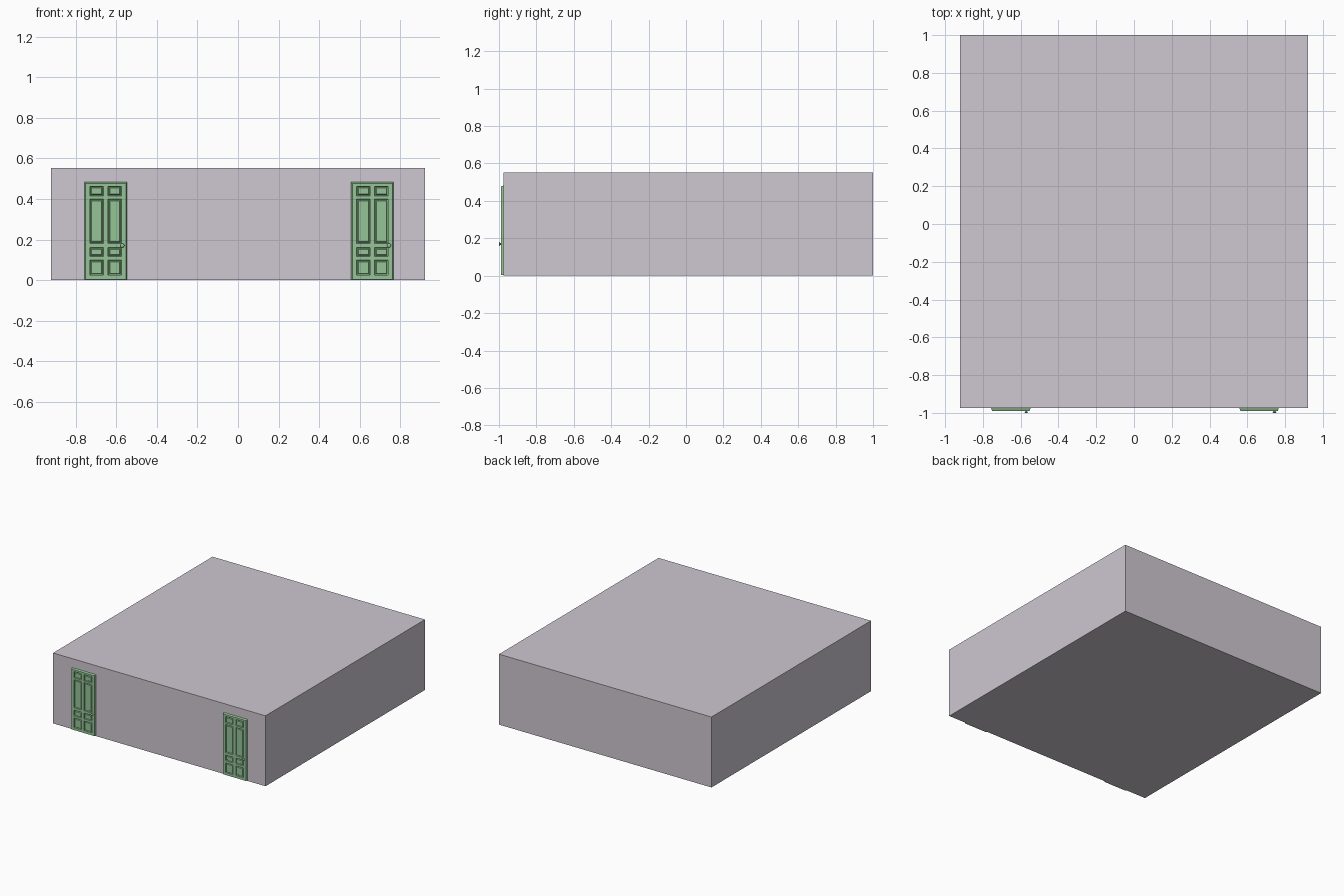
import bpy, bmesh, math
from mathutils import Matrix

if "Cube" in bpy.data.objects:
    bpy.data.objects.remove(bpy.data.objects["Cube"])

WALL_Y = -0.975   # front wall plane
FACE_Y = -0.989   # front face of the doors
BEVEL = 0.006     # doors taper slightly toward the front
DOOR_W, DOOR_Z0, DOOR_Z1 = 0.21, 0.004, 0.483


def material(name, color):
    m = bpy.data.materials.new(name)
    m.diffuse_color = color
    m.use_nodes = True
    m.node_tree.nodes["Principled BSDF"].inputs["Base Color"].default_value = m.diffuse_color
    return m


def make_object(name, bm, mat):
    bmesh.ops.recalc_face_normals(bm, faces=bm.faces)
    me = bpy.data.meshes.new(name)
    bm.to_mesh(me)
    bm.free()
    me.materials.append(mat)
    ob = bpy.data.objects.new(name, me)
    bpy.context.collection.objects.link(ob)
    return ob


def make_door(name, cx, mat):
    bm = bmesh.new()
    h = DOOR_W / 2
    # front face as a grid; odd cells are the panels
    xs = [-h + BEVEL, -0.078, -0.011, 0.011, 0.078, h - BEVEL]
    zs = [DOOR_Z0, 0.024, 0.099, 0.116, 0.160, 0.180, 0.399, 0.414, 0.462,
          DOOR_Z1 - BEVEL]
    v = [[bm.verts.new((cx + x, FACE_Y, z)) for z in zs] for x in xs]
    panels = []
    for i in range(len(xs) - 1):
        for j in range(len(zs) - 1):
            f = bm.faces.new((v[i][j], v[i + 1][j], v[i + 1][j + 1], v[i][j + 1]))
            if i % 2 and j % 2:
                panels.append(f)
    bm.normal_update()
    border = [e for e in bm.edges if e.is_boundary]
    # sunken moulding, flat groove, raised centre
    for thick, depth in ((0.003, -0.009), (0.005, 0), (0.005, 0.006)):
        bmesh.ops.inset_individual(bm, faces=panels, thickness=thick, depth=depth)
    # flared sides running back into the wall
    ext = bmesh.ops.extrude_edge_only(bm, edges=border)["geom"]
    back = [g for g in ext if isinstance(g, bmesh.types.BMVert)]
    zmid = (DOOR_Z0 + DOOR_Z1) / 2
    for p in back:
        p.co.y = WALL_Y + 0.002
        if abs(p.co.x - cx) > h - BEVEL - 1e-4:
            p.co.x += math.copysign(BEVEL, p.co.x - cx)
        if p.co.z > DOOR_Z1 - BEVEL - 1e-4:
            p.co.z = DOOR_Z1
    bmesh.ops.holes_fill(bm, edges=[e for e in bm.edges if e.is_boundary], sides=0)
    make_object(name, bm, mat)


def make_knob(name, x, z, mat):
    # lathed profile: (distance out from the wall, radius)
    prof = [(FACE_Y + 0.001, 0.007), (FACE_Y - 0.001, 0.007), (FACE_Y - 0.002, 0.004),
            (-0.993, 0.005), (-0.995, 0.010), (-0.998, 0.010), (-1.0, 0.005), (-1.0, 0)]
    bm = bmesh.new()
    vs = [bm.verts.new((r, y, 0)) for y, r in prof]
    es = [bm.edges.new(p) for p in zip(vs, vs[1:])]
    bmesh.ops.spin(bm, geom=vs + es, cent=(0, 0, 0), axis=(0, 1, 0),
                   angle=2 * math.pi, steps=16)
    bmesh.ops.remove_doubles(bm, verts=bm.verts, dist=1e-5)
    bmesh.ops.translate(bm, verts=bm.verts, vec=(x, 0, z))
    ob = make_object(name, bm, mat)
    for p in ob.data.polygons:
        p.use_smooth = True


wall_mat = material("wall_grey", (0.62, 0.58, 0.64, 1))
door_mat = material("door_green", (0.30, 0.56, 0.31, 1))

# main block
bm = bmesh.new()
bmesh.ops.create_cube(bm, size=1, matrix=Matrix.Translation((0, (1 + WALL_Y) / 2, 0.276))
                      @ Matrix.Diagonal((1.842, 1 - WALL_Y, 0.552, 1)))
make_object("building", bm, wall_mat)

# two doors with knobs on their right side
for side, cx in (("left", -0.652), ("right", 0.662)):
    make_door(side + "_door", cx, door_mat)
    make_knob(side + "_door_knob", cx + 0.082, 0.17, door_mat)
